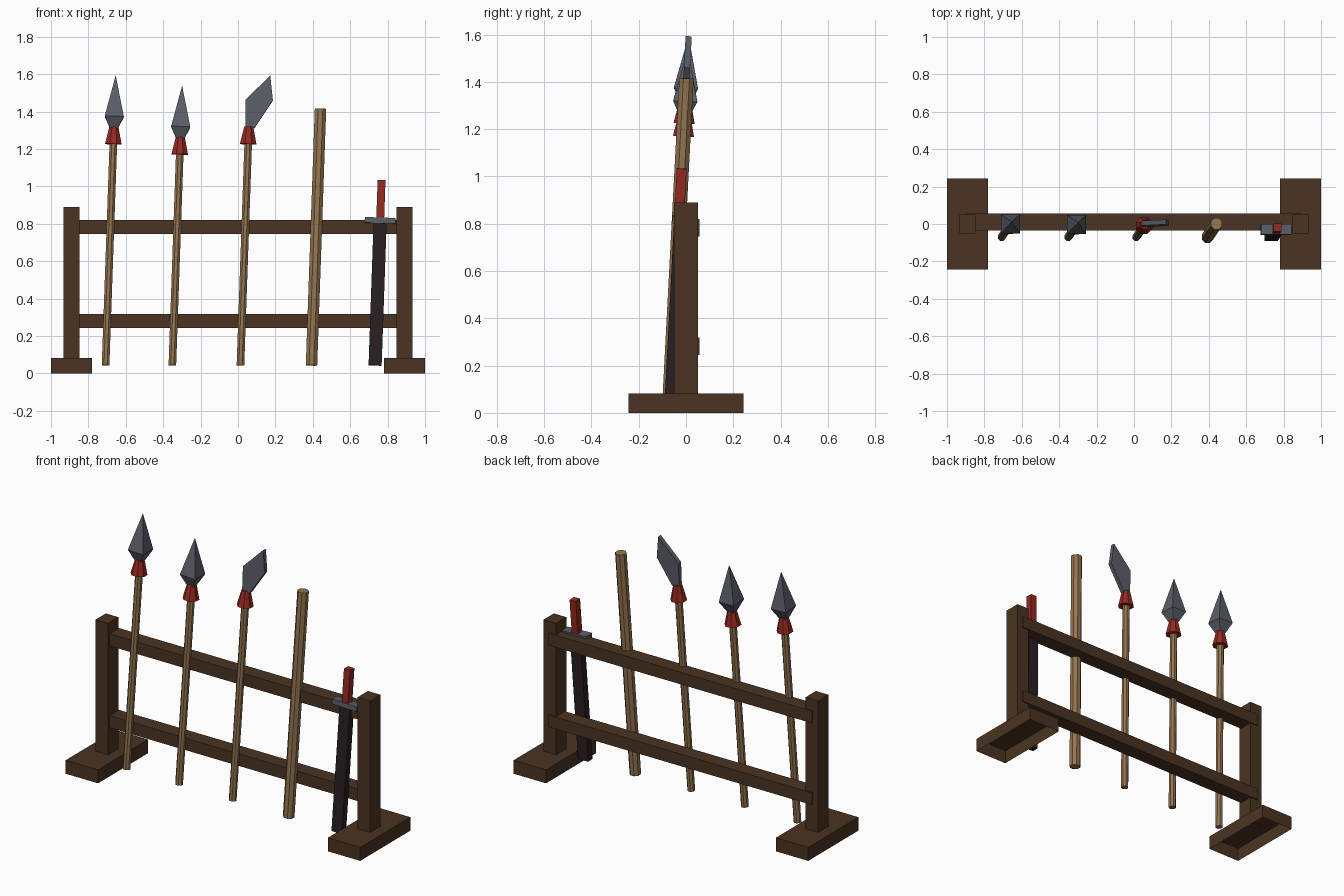
import bpy, bmesh, math
from mathutils import Matrix, Vector

cube = bpy.data.objects.get("Cube")
if cube:
    bpy.data.objects.remove(cube, do_unlink=True)


def material(name, rgb):
    m = bpy.data.materials.new(name)
    m.use_nodes = True
    m.diffuse_color = (*rgb, 1)
    m.node_tree.nodes["Principled BSDF"].inputs["Base Color"].default_value = (*rgb, 1)
    return m


DARK_WOOD = material("dark wood", (0.07, 0.034, 0.016))
PALE_WOOD = material("pale wood", (0.30, 0.18, 0.08))
STEEL = material("steel", (0.10, 0.112, 0.135))
RED = material("red cloth", (0.30, 0.022, 0.015))
LEATHER = material("dark leather", (0.023, 0.014, 0.016))


def finish(name, bm, mat, frame=Matrix()):
    bmesh.ops.recalc_face_normals(bm, faces=bm.faces)
    mesh = bpy.data.meshes.new(name)
    bm.to_mesh(mesh)
    bm.free()
    mesh.materials.append(mat)
    ob = bpy.data.objects.new(name, mesh)
    ob.matrix_world = frame
    bpy.context.collection.objects.link(ob)
    return ob


def box(name, centre, size, mat, frame=Matrix(), open_bottom=False):
    bm = bmesh.new()
    bmesh.ops.create_cube(bm, size=1)
    bmesh.ops.transform(bm, verts=bm.verts,
                        matrix=Matrix.Translation(centre) @ Matrix.Diagonal((*size, 1)))
    ob = finish(name, bm, mat, frame)
    if open_bottom:
        bm = bmesh.new()
        bm.from_mesh(ob.data)
        bmesh.ops.delete(bm, geom=[f for f in bm.faces if f.normal.z < -0.5], context='FACES')
        bm.to_mesh(ob.data)
        bm.free()
    return ob


def turned(name, rings, sides, mat, frame):
    """Faceted solid from (height, radius) rings; a zero radius makes a point."""
    bm = bmesh.new()
    loops = []
    for z, r in rings:
        angles = [math.tau * (i + 0.5) / sides for i in range(sides)]
        loops.append([bm.verts.new((r * math.cos(a), r * math.sin(a), z)) for a in angles])
    for low, high in zip(loops, loops[1:]):
        for i in range(sides):
            j = (i + 1) % sides
            bm.faces.new((low[i], low[j], high[j], high[i]))
    bm.faces.new(loops[0])
    bm.faces.new(loops[-1])
    bmesh.ops.remove_doubles(bm, verts=bm.verts, dist=1e-5)
    return finish(name, bm, mat, frame)


def slab(name, outline, thickness, mat, frame):
    """Flat plate from an x, z outline."""
    bm = bmesh.new()
    face = bm.faces.new([bm.verts.new((x, -thickness / 2, z)) for x, z in outline])
    out = bmesh.ops.extrude_face_region(bm, geom=[face])
    moved = [g for g in out["geom"] if isinstance(g, bmesh.types.BMVert)]
    bmesh.ops.translate(bm, verts=moved, vec=(0, thickness, 0))
    return finish(name, bm, mat, frame)


def leaning(x):
    """Frame of a weapon leaning back on the rails, with its foot at x."""
    return (Matrix.Translation((x, -0.07, 0.043))
            @ Matrix.Rotation(math.radians(-3), 4, 'X')
            @ Matrix.Rotation(math.radians(2), 4, 'Y'))


# Rack
for side, s in (("left", 1), ("right", -1)):
    box(side + "_foot", (s * 0.89, 0, 0.0415), (0.22, 0.486, 0.083), DARK_WOOD, open_bottom=True)
    box(side + "_post", (s * 0.89, 0, 0.485), (0.085, 0.1, 0.81), DARK_WOOD)
for name, z in (("lower_rail", 0.281), ("upper_rail", 0.783)):
    box(name, (0, 0.011, z), (1.79, 0.092, 0.074), DARK_WOOD)


# Polearms
def shaft_and_cuff(name, frame, height):
    turned(name + "_shaft", [(0, 0.022), (height + 0.05, 0.022)], 8, PALE_WOOD, frame)
    turned(name + "_cuff", [(height, 0.048), (height + 0.094, 0.026)], 8, RED, frame)


for name, x, height in (("outer_spear", -0.708, 1.185), ("inner_spear", -0.351, 1.13)):
    frame = leaning(x)
    shaft_and_cuff(name, frame, height)
    turned(name + "_head", [(height + 0.085, 0.03), (height + 0.148, 0.072),
                            (height + 0.369, 0)], 4, STEEL, frame)

frame = leaning(0.013)
shaft_and_cuff("glaive", frame, 1.185)
slab("glaive_blade", [(-0.023, 1.42), (0.105, 1.557), (0.124, 1.424),
                      (0.03, 1.27), (-0.018, 1.27)], 0.026, STEEL, frame)

# Plain staff
turned("staff", [(0, 0.033), (1.375, 0.033)], 8, PALE_WOOD, leaning(0.393))

# Sheathed sword
frame = leaning(0.733)
box("scabbard", (0, 0, 0.385), (0.07, 0.042, 0.77), LEATHER, frame)
box("sword_guard", (0, 0, 0.776), (0.165, 0.055, 0.03), STEEL, frame)
box("sword_grip", (0, 0, 0.89), (0.042, 0.042, 0.205), RED, frame)
